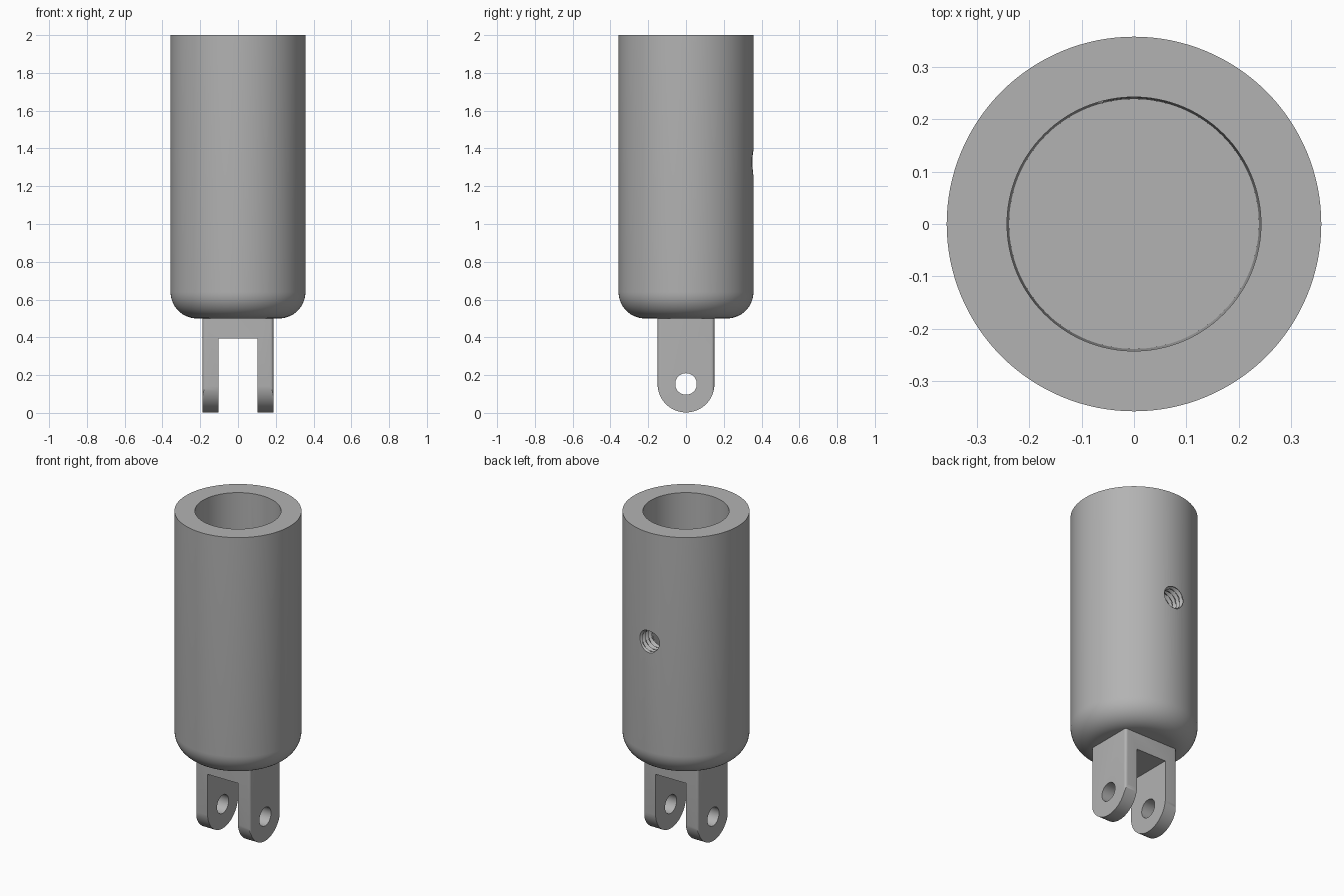
import bpy, bmesh
from math import sin, cos, pi, radians

cube = bpy.data.objects.get("Cube")
if cube:
    bpy.data.objects.remove(cube)

# Single steel colour
steel = bpy.data.materials.new("grey steel")
steel.use_nodes = True
grey = (0.45, 0.45, 0.45, 1)
steel.diffuse_color = grey
steel.node_tree.nodes["Principled BSDF"].inputs["Base Color"].default_value = grey

R, BORE, FILLET = 0.357, 0.24, 0.14
BASE, FLOOR, TOP = 0.5, 0.62, 2.0
HOLE_Z, PITCH = 1.325, 0.03


def make(name, bm, helper=False):
    bmesh.ops.remove_doubles(bm, verts=bm.verts, dist=1e-5)
    bmesh.ops.recalc_face_normals(bm, faces=bm.faces)
    mesh = bpy.data.meshes.new(name)
    bm.to_mesh(mesh)
    bm.free()
    mesh.materials.append(steel)
    ob = bpy.data.objects.new(name, mesh)
    bpy.context.collection.objects.link(ob)
    ob.hide_render = helper
    return ob


def prism(name, outline, depth, helper=False):
    """Extrude a closed 3D outline along a vector."""
    bm = bmesh.new()
    face = bm.faces.new([bm.verts.new(p) for p in outline])
    ext = bmesh.ops.extrude_face_region(bm, geom=[face])["geom"]
    bmesh.ops.translate(bm, vec=depth, verts=[v for v in ext if isinstance(v, bmesh.types.BMVert)])
    # keep the starting cap so the prism is closed
    if not face.is_valid:
        bmesh.ops.holes_fill(bm, edges=bm.edges)
    return make(name, bm, helper)


def arc(cx, cy, r, a0, a1, n):
    return [(cx + r * cos(radians(a0 + (a1 - a0) * i / n)),
             cy + r * sin(radians(a0 + (a1 - a0) * i / n))) for i in range(n + 1)]


def apply_boolean(ob, other, operation):
    mod = ob.modifiers.new(operation.lower(), "BOOLEAN")
    mod.operation, mod.object, mod.solver = operation, other, "EXACT"
    bpy.context.view_layer.objects.active = ob
    bpy.ops.object.modifier_apply(modifier=mod.name)
    bpy.data.objects.remove(other)


def smooth(ob):
    bpy.ops.object.select_all(action="DESELECT")
    ob.select_set(True)
    bpy.context.view_layer.objects.active = ob
    bpy.ops.object.shade_smooth_by_angle(angle=radians(30))


# Socket body: lathed cup with a rounded lower edge and a blind bore
profile = [(0, BASE)] + arc(R - FILLET, BASE + FILLET, FILLET, -90, 0, 14)
profile += [(R, TOP), (BORE + 0.002, TOP), (BORE - 0.002, FLOOR), (0, FLOOR)]
bm = bmesh.new()
verts = [bm.verts.new((r, 0, z)) for r, z in profile]
edges = [bm.edges.new(pair) for pair in zip(verts, verts[1:])]
bmesh.ops.spin(bm, geom=verts + edges, cent=(0, 0, 0), axis=(0, 0, 1),
               angle=2 * pi, steps=128, use_merge=True)
body = make("socket_body", bm)

# Threaded set-screw hole through the back wall
bm = bmesh.new()
sides, per_turn = 40, 6
rows = []
for i in range(40):
    y = 0.19 + i * PITCH / per_turn
    row = []
    for k in range(sides):
        phase = (i / per_turn + k / sides) % 1
        r = 0.06 + 0.016 * (1 - abs(2 * phase - 1))
        a = 2 * pi * k / sides
        row.append(bm.verts.new((r * cos(a), y, HOLE_Z + r * sin(a))))
    rows.append(row)
for lower, upper in zip(rows, rows[1:]):
    for k in range(sides):
        n = (k + 1) % sides
        bm.faces.new((lower[k], lower[n], upper[n], upper[k]))
bm.faces.new(rows[0])
bm.faces.new(rows[-1])
apply_boolean(body, make("thread_cutter", bm, True), "DIFFERENCE")
smooth(body)

# Clevis: filleted column trimmed to a rounded tongue shape
W, D, EYE_Z, CORNER = 0.187, 0.15, 0.153, 0.016
column = []
for sx, sy, start in ((1, 1, 0), (-1, 1, 90), (-1, -1, 180), (1, -1, 270)):
    column += arc(sx * (W - CORNER), sy * (D - CORNER), CORNER, start, start + 90, 6)
clevis = prism("clevis", [(x, y, -0.05) for x, y in column], (0, 0, 0.57))
tongue = arc(0, EYE_Z, D + 0.0005, 180, 360, 40)
tongue = tongue + [(D + 0.0005, 0.6), (-D - 0.0005, 0.6)]
apply_boolean(clevis, prism("tongue_shape", [(-0.3, y, z) for y, z in tongue],
                            (0.6, 0, 0), True), "INTERSECT")

# Slot between the two lugs
slot = [(-0.104, -0.1), (0.104, -0.1), (0.104, 0.395), (-0.104, 0.395)]
apply_boolean(clevis, prism("slot_cutter", [(x, -0.3, z) for x, z in slot],
                            (0, 0.6, 0), True), "DIFFERENCE")

# Pin eye through both lugs
eye = arc(0, EYE_Z, 0.057, 0, 360, 40)[:-1]
apply_boolean(clevis, prism("eye_cutter", [(-0.3, y, z) for y, z in eye],
                            (0.6, 0, 0), True), "DIFFERENCE")
smooth(clevis)
